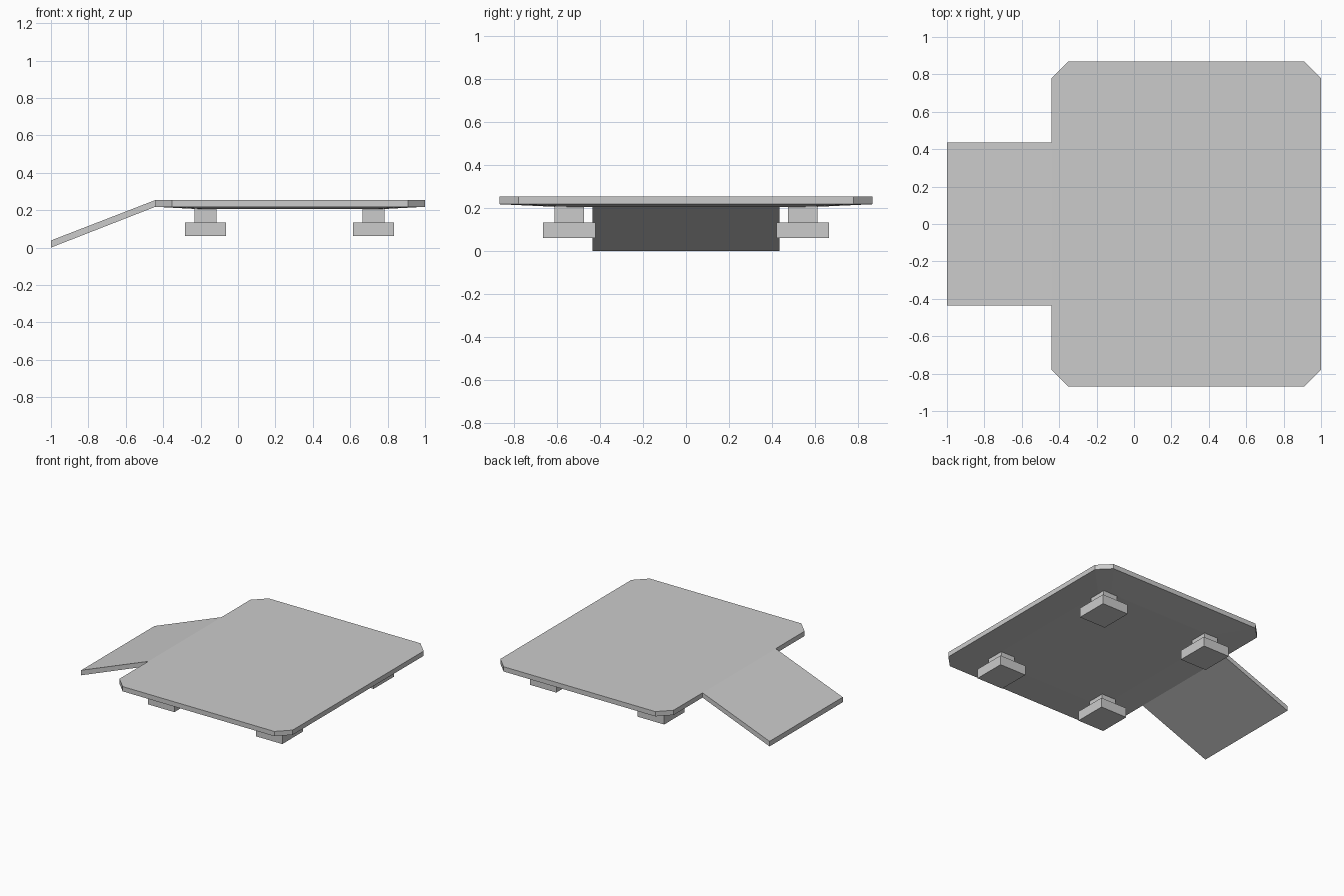
import bpy, bmesh

if "Cube" in bpy.data.objects:
    bpy.data.objects.remove(bpy.data.objects["Cube"])


def make_object(name, bm):
    bmesh.ops.recalc_face_normals(bm, faces=bm.faces)
    mesh = bpy.data.meshes.new(name)
    bm.to_mesh(mesh)
    bm.free()
    obj = bpy.data.objects.new(name, mesh)
    bpy.context.collection.objects.link(obj)
    return obj


def loft(name, rings):
    """Closed solid through equal-length rings of points."""
    bm = bmesh.new()
    loops = [[bm.verts.new(p) for p in ring] for ring in rings]
    n = len(loops[0])
    for low, high in zip(loops, loops[1:]):
        for i in range(n):
            j = (i + 1) % n
            bm.faces.new((low[i], low[j], high[j], high[i]))
    bm.faces.new(loops[0][::-1])
    bm.faces.new(loops[-1])
    return make_object(name, bm)


def octagon(cx, hx, hy, c, z):
    """Rectangle with its corners cut by c."""
    pts = [(hx, hy - c), (hx - c, hy), (c - hx, hy), (-hx, hy - c),
           (-hx, c - hy), (c - hx, -hy), (hx - c, -hy), (hx, c - hy)]
    return [(cx + x, y, z) for x, y in pts]


def box(name, center, size):
    bm = bmesh.new()
    bmesh.ops.create_cube(bm, size=1)
    for v in bm.verts:
        v.co = [c + a * s for c, a, s in zip(center, v.co, size)]
    return make_object(name, bm)


# Deck plate with cut corners and a shallow sloping underside
CX = 0.279
loft("deck", [octagon(CX, 0.50, 0.61, 0.06, 0.206),
              octagon(CX, 0.721, 0.868, 0.09, 0.218),
              octagon(CX, 0.721, 0.868, 0.09, 0.254)])

# Ramp: slanted side profile across the width
profile = [(-1.0, 0.002), (-0.442, 0.218), (-0.442, 0.254), (-1.0, 0.04)]
loft("ramp", [[(x, y, max(z - 0.002, 0) if x < -0.9 else z) for x, z in profile]
              for y in (-0.435, 0.435)])

# Four feet: stem and wider pad
for sx, end in ((-1, "left"), (1, "right")):
    for sy, side in ((-1, "front"), (1, "back")):
        x, y = CX - 0.004 + sx * 0.449, sy * 0.543
        box(f"{side}_{end}_stem", (x, y, 0.172), (0.116, 0.136, 0.08))
        box(f"{side}_{end}_pad", (x, y, 0.097), (0.22, 0.244, 0.072))
